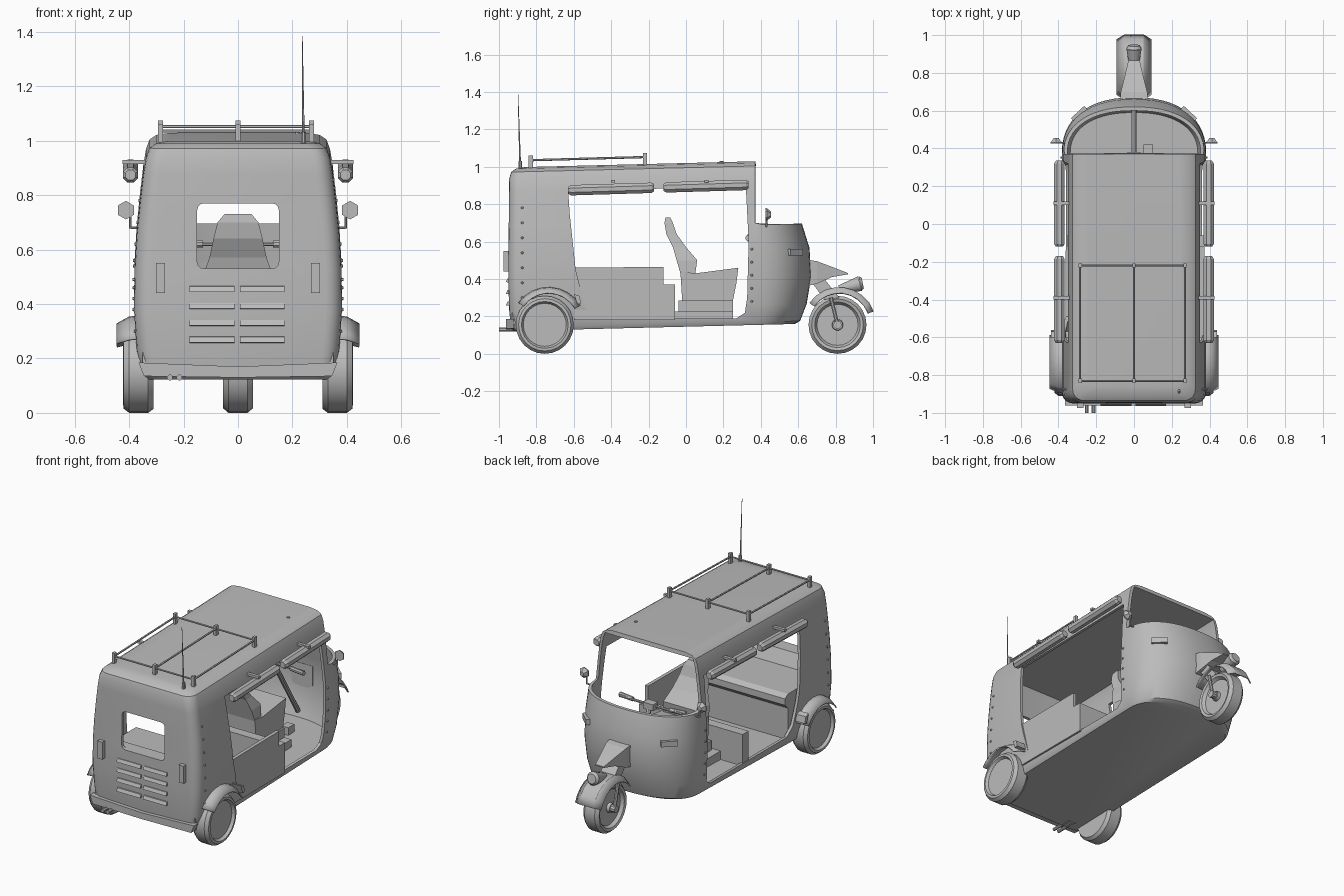
import bpy, bmesh, math
from mathutils import Vector

if "Cube" in bpy.data.objects:
    bpy.data.objects.remove(bpy.data.objects["Cube"])

grey = bpy.data.materials.new("plain grey")
grey.diffuse_color = (0.5, 0.5, 0.5, 1)
grey.use_nodes = True
grey.node_tree.nodes["Principled BSDF"].inputs["Base Color"].default_value = grey.diffuse_color


def mk(name, verts, faces, smooth=None):
    me = bpy.data.meshes.new(name)
    me.from_pydata([tuple(v) for v in verts], [], faces)
    bm = bmesh.new()
    bm.from_mesh(me)
    bmesh.ops.remove_doubles(bm, verts=bm.verts, dist=1e-5)
    bmesh.ops.recalc_face_normals(bm, faces=bm.faces)
    bm.to_mesh(me)
    bm.free()
    ob = bpy.data.objects.new(name, me)
    bpy.context.collection.objects.link(ob)
    me.materials.append(grey)
    if smooth:
        shade(ob, smooth)
    return ob


def activate(ob):
    bpy.ops.object.select_all(action='DESELECT')
    bpy.context.view_layer.objects.active = ob
    ob.select_set(True)


def shade(ob, deg):
    activate(ob)
    bpy.ops.object.shade_smooth_by_angle(angle=math.radians(deg))


def loft(name, rings, smooth=None):
    n = len(rings[0])
    verts = [v for r in rings for v in r]
    faces = [(i*n+j, i*n+(j+1) % n, (i+1)*n+(j+1) % n, (i+1)*n+j)
             for i in range(len(rings)-1) for j in range(n)]
    faces += [list(range(n)), [len(verts)-n+j for j in range(n)]]
    return mk(name, verts, faces, smooth)


def prism(name, prof, a, b, axis='x'):
    def put(p, t):
        return (t, p[0], p[1]) if axis == 'x' else (p[0], t, p[1])
    return loft(name, [[put(p, a) for p in prof], [put(p, b) for p in prof]])


def box(name, x0, x1, y0, y1, z0, z1):
    return prism(name, [(y0, z0), (y1, z0), (y1, z1), (y0, z1)], x0, x1)


def rod(name, p, q, r, r2=None, n=8, smooth=None):
    p, q = Vector(p), Vector(q)
    rot = (q-p).to_track_quat('Z', 'Y')
    rings = [[c + rot @ Vector((k*math.cos(2*math.pi*(i+.5)/n), k*math.sin(2*math.pi*(i+.5)/n), 0))
              for i in range(n)] for c, k in ((p, r), (q, r if r2 is None else r2))]
    return loft(name, rings, smooth)


def wheel(name, prof, x, y, z, s=1, n=24):
    rings = [[(x+s*px, y+r*math.cos(2*math.pi*i/n), z+r*math.sin(2*math.pi*i/n))
              for i in range(n)] for px, r in prof]
    return loft(name, rings, 30)


def fender(name, prof, y, z, a0, a1, n=9):
    verts, m = [], len(prof)
    for i in range(n):
        a = math.radians(a0+(a1-a0)*i/(n-1))
        verts += [(x, y+r*math.cos(a), z+r*math.sin(a)) for x, r in prof]
    faces = [(i*m+j, i*m+j+1, (i+1)*m+j+1, (i+1)*m+j) for i in range(n-1) for j in range(m-1)]
    ob = mk(name, verts, faces, 30)
    mod = ob.modifiers.new("thickness", 'SOLIDIFY')
    mod.thickness, mod.offset = 0.008, 0
    return ob


# body hull levels: height, half width, rear, front
LEVELS = [(.145, .345, -.92, .58), (.16, .355, -.935, .61), (.25, .372, -.945, .645),
          (.40, .382, -.95, .67), (.55, .38, -.95, .66), (.68, .372, -.948, .62),
          (.69, .371, -.948, .375), (.80, .36, -.947, .375), (.90, .348, -.946, .375),
          (.96, .338, -.945, .375), (.995, .325, -.935, .375), (1.012, .30, -.91, .372),
          (1.02, .25, -.86, .371)]


def half_width(z):
    for a, b in zip(LEVELS, LEVELS[1:]):
        if a[0] <= z <= b[0]:
            return a[1]+(b[1]-a[1])*(z-a[0])/(b[0]-a[0])
    return .3


def ring(z, w, rear, front, y0=.37, rc=.06):
    pts, n = [], 28
    for i in range(n+1):
        a = math.pi*i/n
        c, s = math.cos(a), max(0, math.sin(a))
        pts.append((math.copysign(abs(c)**.87, c)*w, y0+(front-y0)*s**.87))
    for cx, a0 in ((-(w-rc), 180), (w-rc, 270)):
        for i in range(6):
            a = math.radians(a0+18*i)
            pts.append((cx+rc*math.cos(a), rear+rc+rc*math.sin(a)))
    return [(x, y, z+.025*y) for x, y in pts]


body = loft("body_shell", [ring(*l) for l in LEVELS])
inner = [(.172, .338, -.90, .59)]
inner += [(z, w-.018, r+.02, (f if z < .685 else .62)-.02) for z, w, r, f in LEVELS[2:11]]
cutters = [loft("cut_interior", [ring(*l) for l in inner])]
# door openings on both sides
cutters.append(prism("cut_doors", [(-.63, .875), (-.622, .75), (-.59, .45), (-.54, .25), (-.49, .19),
                                   (.27, .19), (.315, .22), (.327, .3), (.335, .6), (.32, .89)], -.6, .6))
# rounded rear window
win = [(sx*.125+.025*math.cos(math.radians(a)), .65+sz*.095+.025*math.sin(math.radians(a)))
       for sx, sz, a0 in ((1, 1, 0), (-1, 1, 90), (-1, -1, 180), (1, -1, 270))
       for a in range(a0, a0+91, 30)]
cutters.append(prism("cut_window", win, -1.1, -.8, 'y'))
for c in cutters:
    c.hide_render = True
    m = body.modifiers.new(c.name, 'BOOLEAN')
    m.operation, m.solver, m.object = 'DIFFERENCE', 'EXACT', c
    activate(body)
    bpy.ops.object.modifier_apply(modifier=m.name)
for c in cutters:
    bpy.data.objects.remove(c)
shade(body, 35)

# interior: side panel, partition, passenger bench
prism("side_panel", [(-.6, .18), (-.6, .46), (-.12, .465), (-.12, .37), (-.06, .37), (-.06, .18)], .35, .372)
box("partition", -.355, .355, -.12, -.06, .17, .37)
prism("passenger_bench", [(-.93, .16), (-.93, .53), (-.86, .53), (-.82, .45), (-.52, .45), (-.49, .43),
                          (-.49, .39), (-.52, .36), (-.52, .16)], -.35, .35)

# driver seat
box("driver_base", -.2, .2, -.06, .25, .17, .225)
box("driver_pedestal", -.15, .15, -.04, .25, .22, .285)
prism("driver_cushion", [(-.02, .28), (-.03, .44), (.05, .43), (.28, .46), (.27, .38), (.25, .28)], -.14, .14)
SEAT = [(.73, -.11, -.085, .05), (.70, -.115, -.07, .075), (.64, -.105, -.05, .09),
        (.57, -.07, .0, .105), (.50, -.05, .06, .13), (.43, -.03, .05, .14)]
loft("driver_backrest", [[(-w, a, z), (w, a, z), (w*.9, b, z), (-w*.9, b, z)] for z, a, b, w in SEAT])

# steering
rod("steering_column", (0, .36, .61), (0, .60, .22), .015)
rod("handlebar", (-.22, .35, .62), (.22, .35, .62), .008)
for s in (1, -1):
    rod("handle_grip", (s*.13, .345, .62), (s*.23, .33, .62), .014)
box("handlebar_clamp", -.035, .035, .33, .38, .6, .64)
box("pedal", .05, .1, .36, .42, .18, .23)

# wheels and fenders
REAR = [(-.055, .001), (-.055, .14), (-.035, .155), (.035, .155), (.055, .14),
        (.057, .125), (.04, .115), (.04, .001)]
SIDE = [(.05, .001), (.05, .028), (.03, .03), (.03, .11), (.05, .122), (.055, .138), (.035, .155)]
wheel("front_wheel", [(-x, r) for x, r in SIDE] + SIDE[::-1], 0, .81, .155)
fender("front_fender", [(-.09, .165), (-.05, .192), (.05, .192), (.09, .165)], .82, .16, 20, 145)
for s in (1, -1):
    wheel("rear_wheel", REAR, s*.365, -.755, .155, s)
    fender("rear_fender", [(s*.34, .198), (s*.40, .19), (s*.445, .165)], -.735, .16, 30, 145)
    prism("fender_tail", [(-.6, .32), (-.57, .31), (-.56, .27), (-.58, .265)], s*.34, s*.44)
    rod("front_fork", (s*.066, .775, .30), (s*.066, .81, .155), .011)
    rod("axle_cap", (s*.04, .81, .155), (s*.08, .81, .155), .022, n=10)
rod("rear_axle", (-.35, -.755, .155), (.35, -.755, .155), .02)

# front nose bracket and headlamp
NOSE = [(.64, .505, .36, .075), (.70, .495, .375, .07), (.78, .465, .41, .05), (.865, .432, .425, .03)]
loft("nose_bracket", [[(-w, y, b), (w, y, b), (w, y, t), (-w, y, t)] for y, t, b, w in NOSE])
prism("fork_crown", [(.66, .40), (.74, .40), (.82, .30), (.74, .29)], -.05, .05)
rod("headlamp", (0, .82, .345), (0, .93, .375), .022, .042, 12, 30)
rod("headlamp_lens", (0, .93, .375), (0, .945, .378), .042, .03, 12, 30)

for s in (1, -1):
    # side light tubes with brackets
    for y0, y1, ym in ((-.63, -.17, -.39), (-.12, .335, .11)):
        ends = [(y0, .02), (y0+.015, .03), (y1-.015, .03), (y1, .02)]
        loft("side_tube", [[(s*.395+r*math.cos(math.pi*(i+.5)/4), y, .893+.03*y+r*math.sin(math.pi*(i+.5)/4))
                            for i in range(8)] for y, r in ends])
        box("tube_bracket", s*.335, s*.425, ym-.01, ym+.01, .915, .93)
    # mirrors
    rod("mirror_stem", (s*.36, .43, .68), (s*.395, .43, .68), .005)
    rod("mirror_arm", (s*.395, .43, .677), (s*.395, .43, .745), .005)
    rod("mirror_head", (s*.412, .425, .745), (s*.412, .432, .745), .034, n=6)
    rod("mirror_back", (s*.412, .432, .745), (s*.412, .455, .745), .034, .015, 6)
    # turn signals on the cowl
    ts = box("turn_signal", -.048, .048, -.02, .02, -.017, .017)
    ts.location = (s*.285, .578, .543)
    ts.rotation_euler = (0, 0, -s*math.radians(43))
    # tail lights
    box("tail_light", s*.285-.017, s*.285+.017, -.975, -.94, .44, .55)
    # rivets on the pillars
    for y, zs in ((-.875, range(30, 80, 8)), (.352, range(28, 62, 7))):
        for z in zs:
            x = half_width(z/100-.025*y)
            rod("rivet", (s*(x-.006), y, z/100), (s*(x+.006), y, z/100), .009, .005, 6)

# louvres on the rear wall
for i in range(4):
    z = .455-.062*i
    for x0, x1 in ((-.178, -.012), (.008, .17)):
        prism("louvre", [(-.94, z+.012), (-.954, z+.01), (-.963, z-.01), (-.94, z-.012)], x0, x1)

# rear bumper lip and exhausts
prism("rear_bumper", [(-.365, .185), (0, .17), (.365, .185), (.345, .135), (0, .13), (-.345, .135)],
      -.962, -.92, 'y')
for x in (-.25, -.215):
    rod("exhaust_pipe", (x, -.85, .13), (x, -1, .13), .011)

# roof rack, antenna and roof knob
YS, XS = (-.83, -.22), (-.285, 0, .27)
for x in XS:
    rod("rack_rail", (x, YS[0], 1.035), (x, YS[1], 1.052), .006, n=6)
    for y in YS:
        z = 1.02+.025*y
        box("rack_post", x-.009, x+.009, y-.011, y+.011, z-.02, z+.06)
for y in YS:
    z = 1.058+.027*y
    rod("rack_crossbar", (XS[0], y, z), (XS[2], y, z), .006, n=6)
rod("antenna_base", (.24, -.885, .97), (.24, -.887, 1.03), .01)
rod("antenna", (.24, -.887, 1.02), (.236, -.898, 1.385), .005, .0015, 6)
rod("roof_knob", (.22, .19, 1.0), (.22, .19, 1.03), .01, n=6)
